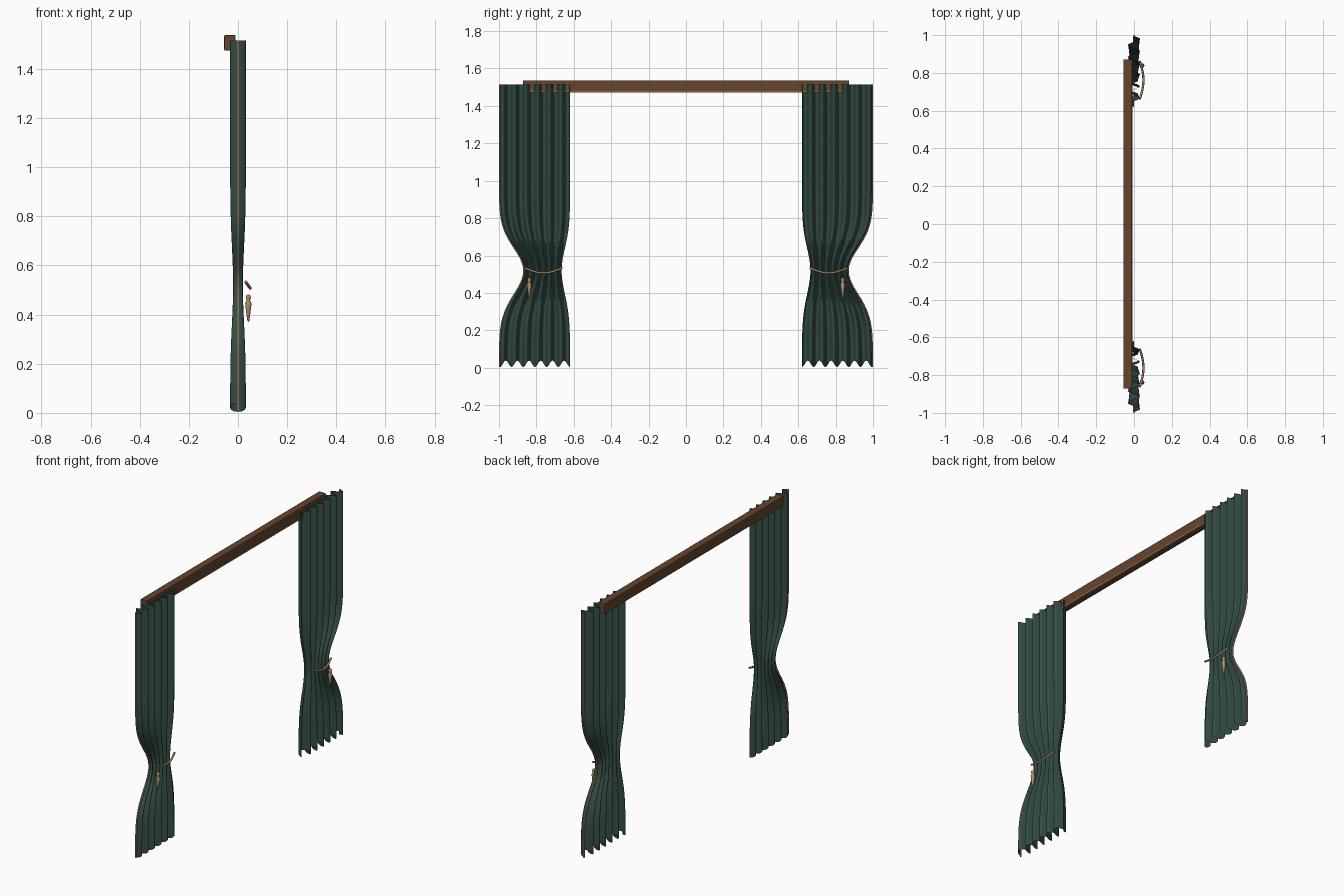
import bpy, bmesh, math

cube = bpy.data.objects.get("Cube")
if cube:
    bpy.data.objects.remove(cube)


def material(name, rgb):
    m = bpy.data.materials.new(name)
    m.use_nodes = True
    col = (*rgb, 1)
    m.diffuse_color = col
    bsdf = m.node_tree.nodes["Principled BSDF"]
    bsdf.inputs["Base Color"].default_value = col
    bsdf.inputs["Roughness"].default_value = 0.8
    return m


GREEN = material("dark green cloth", (0.033, 0.073, 0.057))
BROWN = material("brown wood", (0.13, 0.058, 0.026))
TAN = material("tan cord", (0.41, 0.25, 0.125))

TOP, WAIST, FOLDS = 1.515, 0.52, 6


def finish(name, bm, mat, smooth=True):
    bmesh.ops.recalc_face_normals(bm, faces=bm.faces[:])
    me = bpy.data.meshes.new(name)
    bm.to_mesh(me)
    bm.free()
    me.materials.append(mat)
    for p in me.polygons:
        p.use_smooth = smooth
    ob = bpy.data.objects.new(name, me)
    bpy.context.collection.objects.link(ob)
    return ob


def cord(name, points, radius):
    """Round tube through a list of points."""
    cu = bpy.data.curves.new(name, "CURVE")
    cu.dimensions = "3D"
    cu.bevel_depth = radius
    cu.bevel_resolution = 2
    cu.use_fill_caps = True
    sp = cu.splines.new("POLY")
    sp.points.add(len(points) - 1)
    for p, co in zip(sp.points, points):
        p.co = (*co, 1)
    sp.use_smooth = True
    cu.materials.append(TAN)
    ob = bpy.data.objects.new(name, cu)
    bpy.context.collection.objects.link(ob)


def pinch(z, spread):
    return math.exp(-((z - WAIST) / spread) ** 2)


def cloth_point(side, u, t):
    """u runs from outer to inner edge, t from hem to top."""
    phase = 2 * math.pi * FOLDS * u
    hem = 0.004 + 0.017 * (1 - math.cos(phase))
    z = hem + (TOP - hem) * t
    g = pinch(z, 0.17 if z > WAIST else 0.18)
    outer = 0.995 - 0.13 * g
    inner = 0.62 + 0.045 * g
    x = 0.032 * (1 - 0.38 * pinch(z, 0.22)) * math.sin(phase)
    return (x, side * (outer + (inner - outer) * u), z)


def curtain(side, label):
    cols, rows = FOLDS * 12, 64
    bm = bmesh.new()
    grid = [[bm.verts.new(cloth_point(side, i / cols, j / rows))
             for i in range(cols + 1)] for j in range(rows + 1)]
    for a, b in zip(grid, grid[1:]):
        for i in range(cols):
            bm.faces.new((a[i], a[i + 1], b[i + 1], b[i]))
    finish(label + "_curtain", bm, GREEN)
    # Piping along the outer edge
    cord(label + "_edge_trim", [cloth_point(side, 0, j / rows) for j in range(rows + 1)], 0.005)


def tieback(side, label):
    pts = []
    for k in range(17):
        f = k / 16
        s = math.sin(math.pi * f)
        pts.append((0.031 + 0.019 * s, side * (0.862 - 0.2 * f), 0.533 - 0.026 * s))
    cord(label + "_tieback", pts, 0.006)


def tassel(side, label):
    profile = [(0, .482), (.008, .478), (.011, .468), (.007, .458),
               (.013, .445), (.009, .41), (.004, .375), (0, .37)]
    bm = bmesh.new()
    vs = [bm.verts.new((0.042 + r, side * 0.838, z)) for r, z in profile]
    es = [bm.edges.new(e) for e in zip(vs, vs[1:])]
    bmesh.ops.spin(bm, geom=vs + es, cent=(0.042, side * 0.838, 0), axis=(0, 0, 1),
                   angle=2 * math.pi, steps=12, use_merge=True)
    bmesh.ops.remove_doubles(bm, verts=bm.verts[:], dist=0.0001)
    finish(label + "_tassel", bm, TAN)


def box(name, lo, hi, mat, bevel):
    bm = bmesh.new()
    bmesh.ops.create_cube(bm, size=1)
    for v in bm.verts:
        v.co = [(a + b) / 2 + c * (b - a) for a, b, c in zip(lo, hi, v.co)]
    ob = finish(name, bm, mat, False)
    mod = ob.modifiers.new("bevel", "BEVEL")
    mod.width = bevel
    mod.segments = 2


for side, label in ((-1, "right"), (1, "left")):
    curtain(side, label)
    tieback(side, label)
    tassel(side, label)

# Wooden rail with a thin strip along its lower front edge
box("rail", (-0.056, -0.872, 1.474), (-0.01, 0.872, 1.537), BROWN, 0.004)
box("rail_strip", (-0.016, -0.868, 1.471), (-0.007, 0.868, 1.478), TAN, 0.001)
